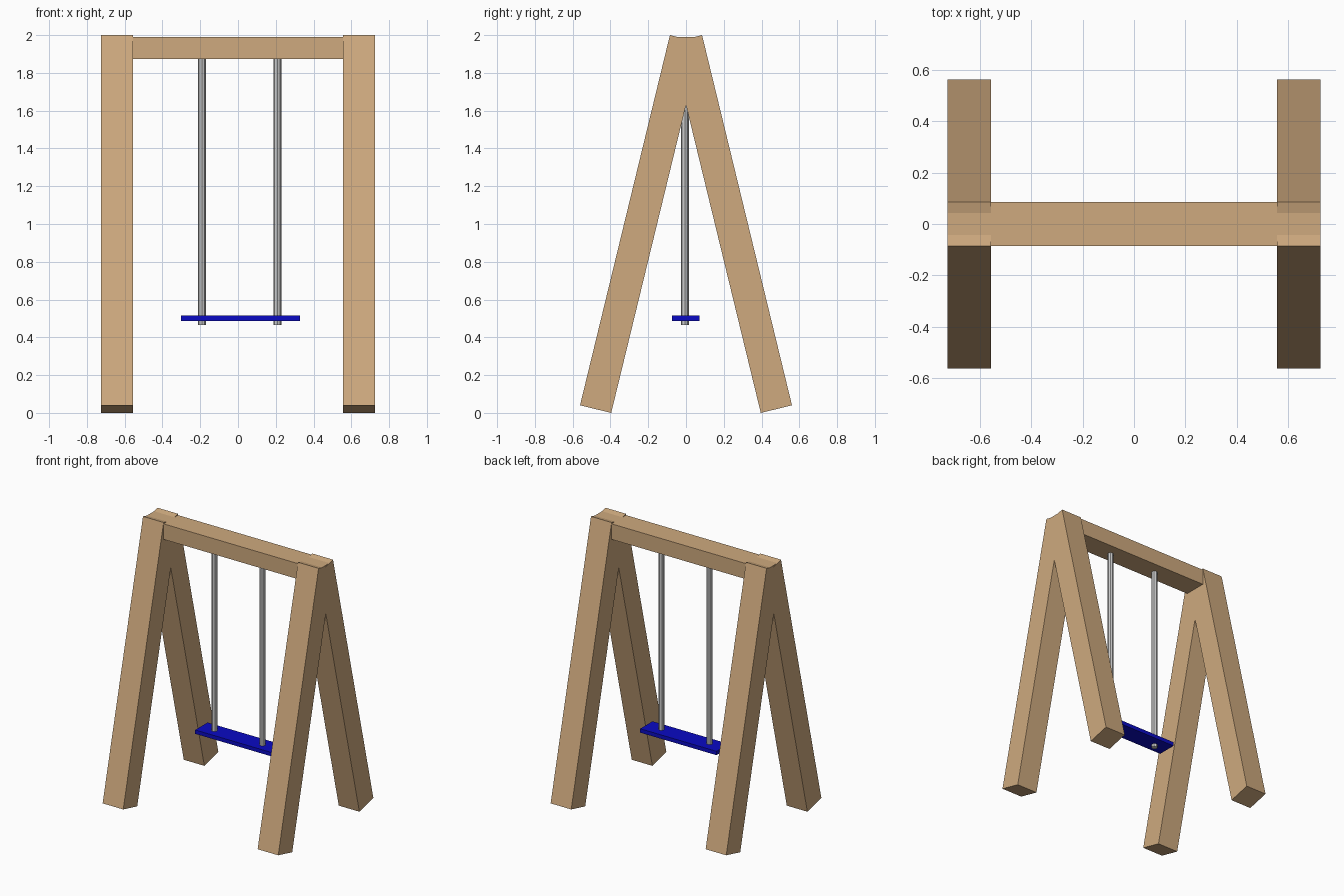
import bpy
from math import atan2, pi
from mathutils import Vector

if "Cube" in bpy.data.objects:
    bpy.data.objects.remove(bpy.data.objects["Cube"])


def material(name, rgb):
    m = bpy.data.materials.new(name)
    m.diffuse_color = (*rgb, 1)
    m.use_nodes = True
    m.node_tree.nodes["Principled BSDF"].inputs["Base Color"].default_value = m.diffuse_color
    return m


wood = material("wood", (0.62, 0.40, 0.21))
blue = material("blue_paint", (0.003, 0.003, 0.55))


def box(name, centre, size, mat, tilt=0.0):
    bpy.ops.mesh.primitive_cube_add(size=1, location=centre, rotation=(tilt, 0, 0))
    ob = bpy.context.object
    ob.name = name
    ob.scale = size
    ob.data.materials.append(mat)
    return ob


# A-frame legs: square posts leaning inwards and crossing at the top
LEG = 0.17
foot = Vector((-0.4785, 0.02))     # middle of the foot's end face (y, z)
head = Vector((-0.0025, 1.98))     # middle of the top end face
mid, run = (foot + head) / 2, head - foot
lean = atan2(run.x, run.y)
for side, sx in (("left", -1), ("right", 1)):
    for end, sy in (("front", 1), ("back", -1)):
        box(f"{end}_{side}_leg", (sx * 0.64, sy * mid.x, mid.y),
            (LEG, LEG, run.length), wood, -sy * lean)

# Top beam
box("top_beam", (0, 0, 1.932), (1.448, 0.17, 0.116), wood)

# Seat board
box("seat", (0.014, -0.002, 0.501), (0.63, 0.145, 0.029), blue)

# Hanging poles, from the beam down through the seat
for name, x in (("left_hanger", -0.191), ("right_hanger", 0.208)):
    bpy.ops.mesh.primitive_cylinder_add(vertices=8, radius=0.021, depth=1.445,
                                        location=(x, -0.006, 0.465 + 1.445 / 2))
    bpy.context.object.name = name
